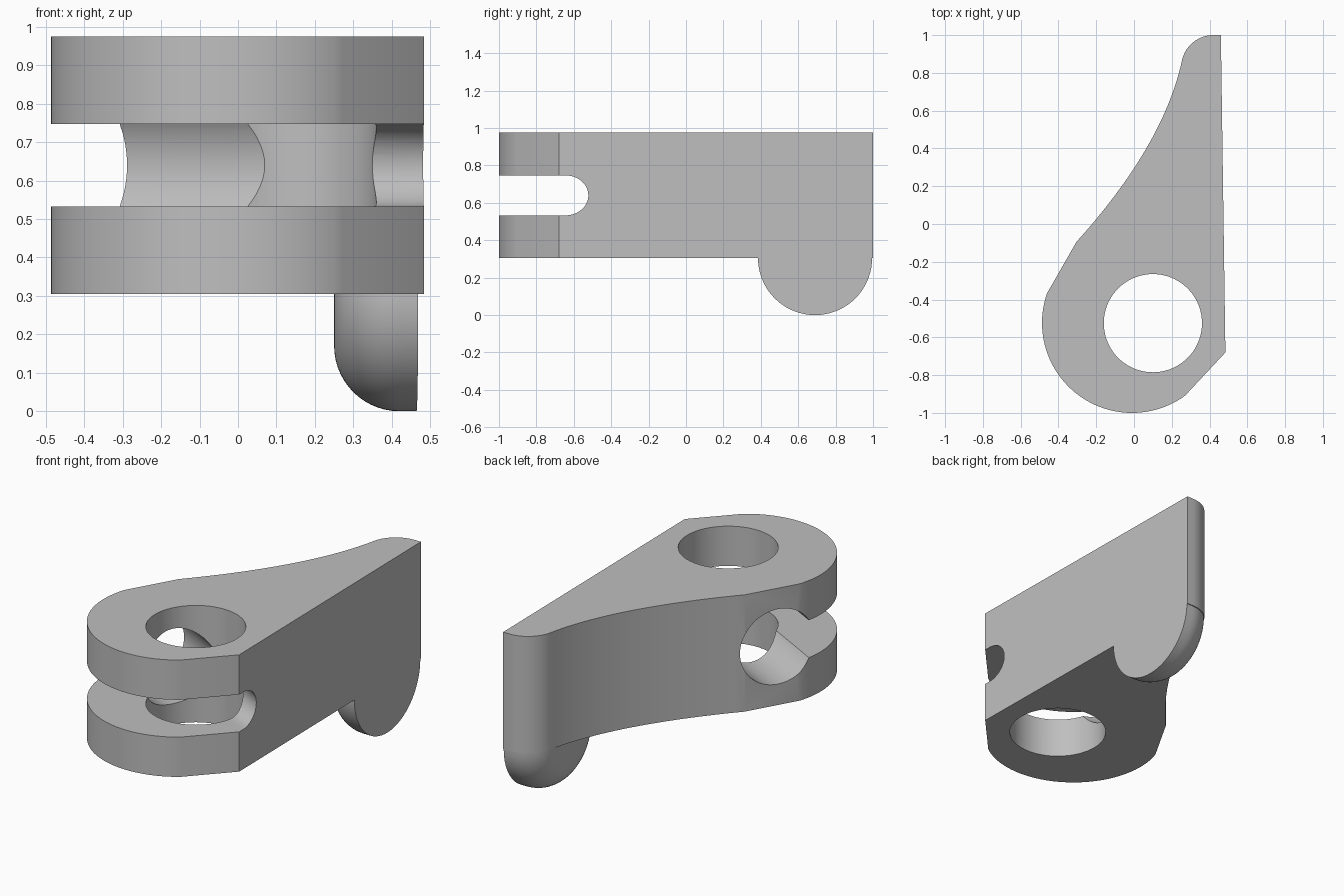
import bpy, bmesh, math
from mathutils import Vector, Matrix

cube = bpy.data.objects.get("Cube")
if cube:
    bpy.data.objects.remove(cube, do_unlink=True)

grey = bpy.data.materials.new("plain_grey")
grey.use_nodes = True
COLOUR = (0.52, 0.52, 0.52, 1)
grey.diffuse_color = COLOUR
grey.node_tree.nodes["Principled BSDF"].inputs["Base Color"].default_value = COLOUR

BOTTOM, TOP, SLOT_Z = 0.305, 0.975, 0.64


def make_object(name, bm):
    bmesh.ops.recalc_face_normals(bm, faces=bm.faces)
    mesh = bpy.data.meshes.new(name)
    bm.to_mesh(mesh)
    bm.free()
    obj = bpy.data.objects.new(name, mesh)
    bpy.context.collection.objects.link(obj)
    mesh.materials.append(grey)
    return obj


def extrude(name, points, offset):
    bm = bmesh.new()
    face = bm.faces.new([bm.verts.new(p) for p in points])
    ext = bmesh.ops.extrude_face_region(bm, geom=[face])
    moved = [v for v in ext["geom"] if isinstance(v, bmesh.types.BMVert)]
    bmesh.ops.translate(bm, verts=moved, vec=offset)
    return make_object(name, bm)


def arc(cx, cy, r, start, end, n):
    angles = [math.radians(start + (end - start) * i / n) for i in range(n + 1)]
    return [(cx + r * math.cos(a), cy + r * math.sin(a)) for a in angles]


def bezier(a, b, c, n):
    a, b, c = Vector(a), Vector(b), Vector(c)
    steps = [i / n for i in range(1, n)]
    return [tuple(a * (1 - t) ** 2 + b * 2 * t * (1 - t) + c * t * t) for t in steps]


def combine(target, tool, operation):
    mod = target.modifiers.new(operation.lower(), "BOOLEAN")
    mod.operation, mod.solver, mod.object = operation, "EXACT", tool
    bpy.ops.object.select_all(action="DESELECT")
    bpy.context.view_layer.objects.active = target
    target.select_set(True)
    bpy.ops.object.modifier_apply(modifier=mod.name)
    bpy.data.objects.remove(tool, do_unlink=True)


def cylinder(name, r, start, end):
    start, end = Vector(start), Vector(end)
    axis = end - start
    rot = axis.to_track_quat("Z", "Y").to_matrix().to_4x4()
    bm = bmesh.new()
    bmesh.ops.create_cone(bm, cap_ends=True, segments=72, radius1=r, radius2=r,
                          depth=axis.length,
                          matrix=Matrix.Translation((start + end) / 2) @ rot)
    return make_object(name, bm)


# Lever body: rounded clamp end, tapering through a hollow curve to the tip
corner = arc(0.42, 0.83, 0.17, 90, 165, 16)
clamp_corner = (-0.305, -0.095)
outline = [(0.46, 1.0)] + corner
outline += bezier(corner[-1], (0.16, 0.42), clamp_corner, 24) + [clamp_corner]
outline += arc(-0.01, -0.523, 0.477, 161, 306, 48) + [(0.484, -0.68)]
body = extrude("lever_body", [(x, y, BOTTOM) for x, y in outline], (0, 0, TOP - BOTTOM))

# Rounded foot under the tip: half disc with a filleted inner edge
bm = bmesh.new()
profile = [(0.25, 0.0)] + arc(0.42, 0.135, 0.17, 180, 90, 14) + [(0.46, 0.305), (0.46, 0.0)]
verts = [bm.verts.new((x, 0.69, BOTTOM - r)) for x, r in profile]
edges = [bm.edges.new(pair) for pair in zip(verts, verts[1:])]
bmesh.ops.spin(bm, geom=verts + edges, cent=(0, 0.69, BOTTOM), axis=(1, 0, 0),
               angle=math.tau, steps=72)
bmesh.ops.remove_doubles(bm, verts=bm.verts, dist=0.0005)
for v in bm.verts:
    if v.co.x > 0.455:
        v.co.x += (1 - v.co.y) * 0.0143
foot = make_object("foot", bm)
combine(body, foot, "UNION")

# Vertical bore
combine(body, cylinder("bore", 0.26, (0.1, -0.525, 0), (0.1, -0.525, 1.2)), "DIFFERENCE")

# Angled counterbore entering from the slanted side
along = Vector((math.cos(math.radians(28)), -math.sin(math.radians(28)), 0))
inner = Vector((-0.031, -0.457, SLOT_Z))
combine(body, cylinder("counterbore", 0.215, inner - along * 0.9, inner + along * 0.13),
        "DIFFERENCE")

# Round-ended clamp slot, open to the front
r = 0.107
back = Vector((along.y, -along.x, 0))
if back.y > 0:
    back = -back
centre = Vector((0.478, -0.52 - r / along.x, SLOT_Z)) - along * 1.4
section = arc(0, 0, r, -90, 90, 24) + [(-1.6, r), (-1.6, -r)]
points = [centre - back * u + Vector((0, 0, w)) for u, w in section]
combine(body, extrude("slot", points, along * 2.2), "DIFFERENCE")

bpy.ops.object.select_all(action="DESELECT")
bpy.context.view_layer.objects.active = body
body.select_set(True)
bpy.ops.object.shade_smooth_by_angle(angle=math.radians(13))
